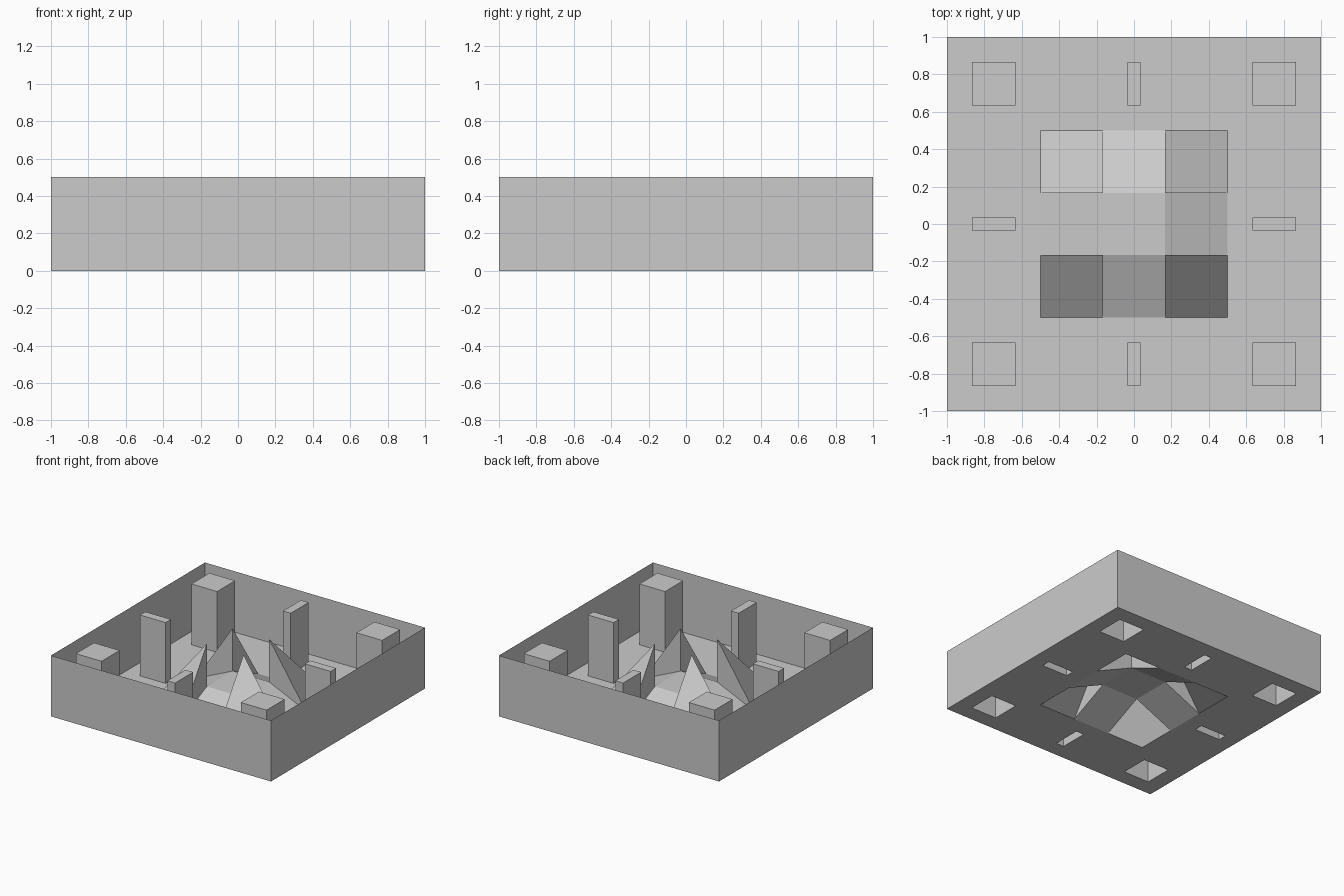
import bpy
import bmesh

if "Cube" in bpy.data.objects:
    bpy.data.objects.remove(bpy.data.objects["Cube"])

H = 0.5          # rim, column and spike height
MID = 0.15       # raised centre plate height
A, B = 0.5, 1 / 6  # outer and inner half-size of the centre mound


def make_object(name, build):
    bm = bmesh.new()

    def face(*pts):
        bm.faces.new([bm.verts.new(p) for p in pts])

    build(face)
    bmesh.ops.remove_doubles(bm, verts=bm.verts, dist=1e-4)
    bmesh.ops.recalc_face_normals(bm, faces=bm.faces)
    if name == "floor":
        bmesh.ops.dissolve_limit(bm, angle_limit=0.01, verts=bm.verts, edges=bm.edges)
    mesh = bpy.data.meshes.new(name)
    bm.to_mesh(mesh)
    bm.free()
    ob = bpy.data.objects.new(name, mesh)
    bpy.context.collection.objects.link(ob)
    return ob


def ring(x0, x1, y0, y1):
    return [(x0, y0), (x1, y0), (x1, y1), (x0, y1)]


def walls(face, corners, z0, z1):
    for (ax, ay), (bx, by) in zip(corners, corners[1:] + corners[:1]):
        face((ax, ay, z0), (bx, by, z0), (bx, by, z1), (ax, ay, z1))


# Hollow column footprints: square at corners, thin at side centres
columns = []
for i in (-1, 0, 1):
    for j in (-1, 0, 1):
        if i or j:
            hx = 0.117 if i else 0.035
            hy = 0.117 if j else 0.035
            columns.append((i * 0.75 - hx, i * 0.75 + hx, j * 0.75 - hy, j * 0.75 + hy))


# Floor sheet with openings under the columns and the mound
def build_floor(face):
    openings = columns + [(-A, A, -A, A)]
    xs = sorted({-1.0, 1.0} | {round(v, 4) for o in openings for v in o})
    for x0, x1 in zip(xs, xs[1:]):
        for y0, y1 in zip(xs, xs[1:]):
            cx, cy = (x0 + x1) / 2, (y0 + y1) / 2
            if not any(a < cx < b and c < cy < d for a, b, c, d in openings):
                face(*[(x, y, 0) for x, y in ring(x0, x1, y0, y1)])


make_object("floor", build_floor)

# Thin outer walls
make_object("outer_walls", lambda face: walls(face, ring(-1, 1, -1, 1), 0, H))

# Columns, open underneath
for c in columns:
    def build_column(face, c=c):
        walls(face, ring(*c), 0, H)
        face(*[(x, y, H) for x, y in ring(*c)])
    make_object("column", build_column)


# Low mound: flat plate and four sloping sides
def build_mound(face):
    face(*[(x, y, MID) for x, y in ring(-B, B, -B, B)])
    for s in (-1, 1):
        face((-B, s * A, 0), (B, s * A, 0), (B, s * B, MID), (-B, s * B, MID))
        face((s * A, -B, 0), (s * A, B, 0), (s * B, B, MID), (s * B, -B, MID))


make_object("mound", build_mound)

# Corner spikes with upright inner sides
for sx in (-1, 1):
    for sy in (-1, 1):
        def build_spike(face, sx=sx, sy=sy):
            tip, low = (sx * B, sy * B, H), (sx * B, sy * B, MID)
            p, q = (sx * B, sy * A, 0), (sx * A, sy * B, 0)
            face((sx * A, sy * A, 0), p, tip, q)
            face(p, low, tip)
            face(q, tip, low)
        make_object("corner_spike", build_spike)
